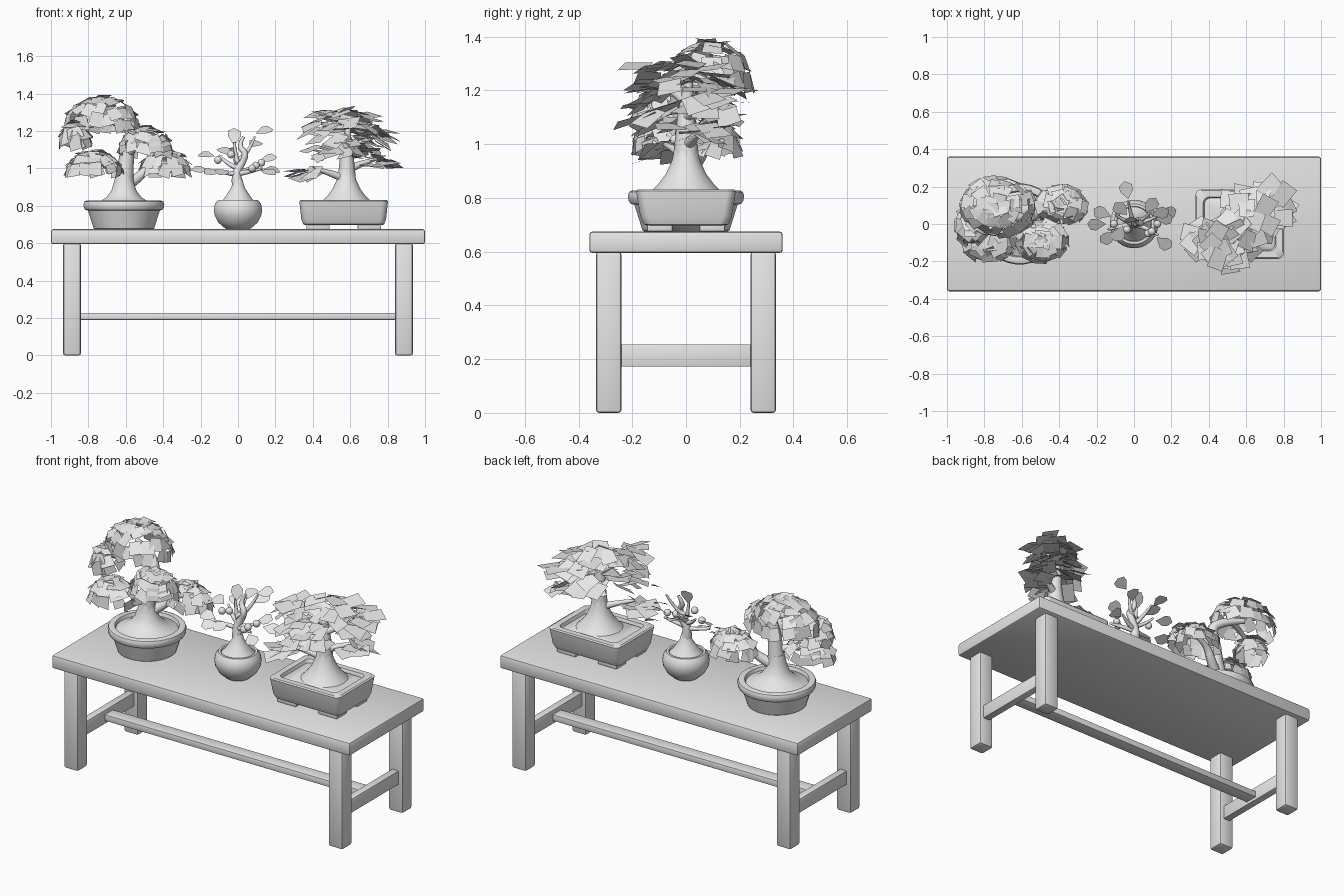
import bpy, bmesh, math, random
from mathutils import Vector

random.seed(4)
grey = bpy.data.materials.new("plain grey")
grey.diffuse_color = (0.8, 0.8, 0.8, 1)


def add(name, bm, smooth=None):
    me = bpy.data.meshes.new(name)
    bm.to_mesh(me)
    bm.free()
    me.materials.append(grey)
    ob = bpy.data.objects.new(name, me)
    bpy.context.collection.objects.link(ob)
    if smooth:
        activate(ob)
        bpy.ops.object.shade_smooth_by_angle(angle=math.radians(smooth))
    return ob


def activate(ob):
    bpy.ops.object.select_all(action='DESELECT')
    ob.select_set(True)
    bpy.context.view_layer.objects.active = ob


def box(name, x, y, z, bevel=0.012):
    """Bevelled box from (min, max) ranges."""
    bm = bmesh.new()
    bmesh.ops.create_cube(bm, size=1)
    for v in bm.verts:
        v.co = [r[0] + (c + 0.5) * (r[1] - r[0]) for c, r in zip(v.co, (x, y, z))]
    bmesh.ops.bevel(bm, geom=bm.edges[:], offset=bevel, segments=2, profile=0.5, affect='EDGES')
    return add(name, bm, 40)


def loft(name, cx, cy, rings, corner=None, n=32):
    """Stack rings (half_x, half_y, z, [corner radius]); round unless a corner radius is given."""
    bm = bmesh.new()
    loops = []
    for hx, hy, z in rings:
        loop = []
        for i in range(n):
            a = 2 * math.pi * (i + 0.5) / n
            c, s = math.cos(a), math.sin(a)
            if corner:
                r = min(corner, hx, hy)
                x = math.copysign(hx - r, c) + r * c
                y = math.copysign(hy - r, s) + r * s
            else:
                x, y = hx * c, hy * s
            loop.append(bm.verts.new((cx + x, cy + y, z)))
        loops.append(loop)
    for a, b in zip(loops, loops[1:]):
        for i in range(n):
            bm.faces.new((a[i], a[(i + 1) % n], b[(i + 1) % n], b[i]))
    bm.faces.new(loops[0][::-1])
    bm.faces.new(loops[-1])
    return add(name, bm, 40)


def lathe(name, cx, cy, profile):
    return loft(name, cx, cy, [(r, r, z) for r, z in profile])


def branch(name, pts):
    """Tapered smooth tube through (x, y, z, radius) points."""
    cu = bpy.data.curves.new(name, 'CURVE')
    cu.dimensions = '3D'
    cu.bevel_depth = 1
    cu.bevel_resolution = 2
    cu.use_fill_caps = True
    sp = cu.splines.new('NURBS')
    sp.points.add(len(pts) - 1)
    for p, (x, y, z, r) in zip(sp.points, pts):
        p.co = (x, y, z, 1)
        p.radius = r
    sp.order_u = 3
    sp.use_endpoint_u = True
    sp.resolution_u = 6
    cu.materials.append(grey)
    ob = bpy.data.objects.new(name, cu)
    bpy.context.collection.objects.link(ob)
    activate(ob)
    bpy.ops.object.convert(target='MESH')
    bpy.ops.object.shade_smooth()


def leaf(bm, pos, along, up, outline, length, width):
    """Flat leaf centred on pos; outline is (side, forward, lift) in leaf units."""
    along = Vector(along).normalized()
    side = along.cross(Vector(up)).normalized()
    nrm = side.cross(along)
    bm.faces.new([bm.verts.new(Vector(pos) + side * s * width + along * (f - 0.5) * length
                               + nrm * h * length) for s, f, h in outline])


# Table
box("table_top", (-1, 1), (-0.36, 0.36), (0.595, 0.675))
for sx in (-1, 1):
    xs = sorted((sx * 0.84, sx * 0.935))
    for sy in (-1, 1):
        box("leg", xs, sorted((sy * 0.24, sy * 0.335)), (0, 0.6))
    box("side_stretcher", sorted((sx * 0.865, sx * 0.91)), (-0.245, 0.245), (0.172, 0.255), 0.004)
box("long_stretcher", (-0.885, 0.885), (-0.04, 0.04), (0.19, 0.228), 0.004)

# Round pot with overhanging rim
lathe("round_pot", -0.61, 0, [(0.155, 0.675), (0.163, 0.68), (0.193, 0.775), (0.207, 0.778), (0.215, 0.79),
                              (0.217, 0.81), (0.212, 0.823), (0.2, 0.828), (0.178, 0.825), (0.17, 0.8)])
lathe("round_pot_soil", -0.61, 0, [(0.172, 0.805), (0.13, 0.822), (0.095, 0.845), (0.068, 0.88),
                                   (0.052, 0.93), (0.042, 0.98)])
# Bowl pot
lathe("bowl_pot", 0, 0, [(0.055, 0.675), (0.07, 0.68), (0.105, 0.71), (0.126, 0.75), (0.13, 0.78),
                         (0.124, 0.81), (0.108, 0.831), (0.095, 0.831), (0.09, 0.815)])
lathe("bowl_pot_soil", 0, 0, [(0.093, 0.82), (0.07, 0.845), (0.055, 0.87), (0.035, 0.9), (0.024, 0.94)])
# Rectangular pot on four feet
loft("tray_pot", 0.565, 0, [(0.205, 0.145, 0.697), (0.217, 0.157, 0.702), (0.227, 0.17, 0.73),
                            (0.236, 0.184, 0.815), (0.237, 0.186, 0.825), (0.23, 0.18, 0.832),
                            (0.195, 0.145, 0.832), (0.188, 0.138, 0.81)], corner=0.035)
loft("tray_pot_soil", 0.565, 0, [(0.19, 0.14, 0.812), (0.15, 0.12, 0.825)], corner=0.035)
lathe("tray_pot_mound", 0.58, 0, [(0.135, 0.82), (0.105, 0.85), (0.075, 0.89), (0.052, 0.94), (0.04, 0.99)])
for sx in (-1, 1):
    for sy in (-1, 1):
        box("tray_foot", sorted((0.565 + sx * 0.075, 0.565 + sx * 0.2)),
            sorted((sy * 0.05, sy * 0.145)), (0.675, 0.71), 0.005)

# Left tree: trunk and branches
branch("left_trunk", [(-0.61, 0, 0.92, 0.052), (-0.6, 0, 1.02, 0.042), (-0.59, 0, 1.12, 0.036),
                      (-0.56, 0.01, 1.2, 0.03), (-0.64, 0.05, 1.25, 0.025), (-0.74, 0.09, 1.27, 0.015)])
branch("left_branch", [(-0.61, 0, 0.9, 0.035), (-0.53, 0.05, 0.95, 0.028), (-0.47, 0.08, 1.02, 0.02),
                       (-0.38, 0.1, 1.03, 0.01)])
branch("left_branch", [(-0.6, 0, 1.0, 0.025), (-0.68, -0.04, 1.02, 0.02), (-0.78, -0.08, 1.04, 0.01)])
branch("left_branch", [(-0.59, 0, 1.08, 0.025), (-0.55, -0.05, 1.11, 0.02), (-0.5, -0.09, 1.15, 0.01)])
branch("left_branch", [(-0.68, 0.06, 1.25, 0.018), (-0.78, 0.02, 1.24, 0.014), (-0.87, -0.01, 1.2, 0.008)])

# Left tree: domed pads of overlapping folded plates
plate = [(-0.4, 0, 0), (0.4, 0, 0), (0.5, 1, -0.1), (-0.5, 1, -0.1)]
pads = [(-0.73, 0.09, 1.22, 0.2, 0.16, 0.165), (-0.87, -0.01, 1.13, 0.085, 0.1, 0.12),
        (-0.495, -0.09, 1.09, 0.14, 0.11, 0.135), (-0.77, -0.09, 0.985, 0.145, 0.11, 0.11),
        (-0.39, 0.1, 0.985, 0.135, 0.1, 0.115)]
bm = bmesh.new()
for cx, cy, cz, rx, ry, rz in pads:
    for el, part in ((8, 1.0), (32, 0.85), (58, 0.6), (82, 0.3)):
        n = max(3, round((rx + ry) * 50 * part))
        for i in range(n):
            a = 2 * math.pi * (i + random.uniform(-0.25, 0.25)) / n
            e = math.radians(el + random.uniform(-7, 7))
            ce, se, ca, sa = math.cos(e), math.sin(e), math.cos(a), math.sin(a)
            out = Vector((ca * ce / rx, sa * ce / ry, se / rz)).normalized()
            down = Vector((rx * ca * se, ry * sa * se, -rz * ce)).normalized()
            along = down + out * random.uniform(-0.1, 0.55) + Vector((-sa, ca, 0)) * random.uniform(-0.4, 0.4)
            leaf(bm, (cx + rx * ca * ce, cy + ry * sa * ce, cz + rz * se), along, out, plate,
                 random.uniform(0.06, 0.08), random.uniform(0.065, 0.09))
add("left_foliage", bm)

# Middle tree: twisting trunk, twigs, fruit and pointed leaves
branch("middle_trunk", [(0, 0, 0.9, 0.032), (-0.015, 0, 0.97, 0.024), (0.02, 0.01, 1.03, 0.02),
                        (0.045, 0.0, 1.08, 0.017), (0.0, 0.02, 1.12, 0.014), (0.03, 0.03, 1.17, 0.008)])
tips = [(-0.14, -0.03, 0.99), (-0.1, 0.05, 1.07), (0.13, -0.06, 1.0), (0.12, 0.04, 1.02),
        (0.09, 0.06, 1.17), (-0.03, 0.12, 1.1), (-0.02, 0.0, 1.14)]
for x, y, z in tips:
    z0 = 0.95 + (z - 0.95) * 0.45
    branch("middle_twig", [(0, 0, z0, 0.015), (x * 0.5, y * 0.3, z0 + 0.01, 0.012), (x, y, z, 0.006)])
for x, y, z in [(-0.037, -0.03, 1.075), (-0.107, 0.0, 1.045), (0.075, -0.05, 1.0), (0.125, 0.0, 1.03),
                (0.095, -0.04, 1.015)]:
    bm = bmesh.new()
    bmesh.ops.create_uvsphere(bm, u_segments=14, v_segments=9, radius=0.021)
    bmesh.ops.translate(bm, verts=bm.verts, vec=(x, y, z))
    add("fruit", bm, 60)
kite = [(0, 0, 0), (0.42, 0.5, 0.06), (0.4, 0.8, 0.05), (0, 1, -0.05), (-0.4, 0.8, 0.05), (-0.42, 0.5, 0.06)]
bm = bmesh.new()
for x, y, z, dx, dy, dz in [(-0.17, 0.06, 1.07, -1, 0.4, 0.1), (-0.2, 0, 0.99, -1, 0, 0.1),
                            (-0.14, -0.07, 0.98, -0.7, -0.5, -0.1), (-0.04, 0.18, 1.1, -0.2, 1, 0.3),
                            (-0.02, 0.02, 1.17, 0, 0.3, 1), (0.14, 0.06, 1.2, 1, 0.3, 0.3),
                            (0.09, 0.1, 1.13, 0.5, 0.7, 0.3), (0.16, 0.03, 1.05, 1, 0.1, 0.3),
                            (0.18, 0.06, 0.99, 1, 0.3, -0.1), (0.16, -0.1, 0.98, 0.7, -0.5, -0.2),
                            (-0.07, 0.08, 1.09, -0.7, 0.7, 0.5), (-0.08, -0.05, 0.98, -0.4, -0.8, -0.2)]:
    leaf(bm, (x, y, z), (dx, dy, dz), (0.1, -0.5, 0.9), kite, 0.1, 0.085)
add("middle_leaves", bm)

# Right tree: trunk, branches and a cloud of big drooping leaves
branch("right_trunk", [(0.58, 0, 0.94, 0.05), (0.585, 0, 1.04, 0.038), (0.57, 0, 1.12, 0.032),
                       (0.59, 0.01, 1.24, 0.015)])
for x, y, z in [(0.4, -0.08, 1.0), (0.74, 0.07, 1.05), (0.46, -0.1, 1.22), (0.72, 0.1, 1.16)]:
    branch("right_branch", [(0.58, 0, z - 0.06, 0.024), ((x + 0.58) / 2, y * 0.4, z - 0.02, 0.017), (x, y, z, 0.008)])
square = [(-0.42, 0, 0), (0.42, 0, 0), (0.5, 1, 0), (-0.5, 1, 0)]
clouds = [(0.46, -0.1, 1.24, 0.1, 0.1, 0.06, 20), (0.62, 0.02, 1.25, 0.12, 0.12, 0.05, 20),
          (0.73, 0.1, 1.15, 0.1, 0.1, 0.06, 20), (0.52, -0.12, 1.11, 0.13, 0.1, 0.06, 18),
          (0.36, -0.08, 0.97, 0.06, 0.08, 0.025, 10), (0.75, 0.06, 1.04, 0.07, 0.08, 0.035, 9),
          (0.6, 0.1, 1.12, 0.1, 0.08, 0.06, 10)]
bm = bmesh.new()
for cx, cy, cz, rx, ry, rz, n in clouds:
    for i in range(n):
        a = 2.4 * i
        r = math.sqrt((i + 0.5) / n)
        x, y = cx + rx * r * math.cos(a), cy + ry * r * math.sin(a)
        b = math.atan2(y, x - 0.58) + random.uniform(-0.7, 0.7)
        leaf(bm, (x, y, cz + rz * random.uniform(-1, 1)),
             (math.cos(b), math.sin(b), random.uniform(-0.75, 0.15)),
             (random.uniform(-0.3, 0.3), random.uniform(-0.4, 0.2), 1), square,
             random.uniform(0.095, 0.125), random.uniform(0.085, 0.11))
add("right_leaves", bm)
